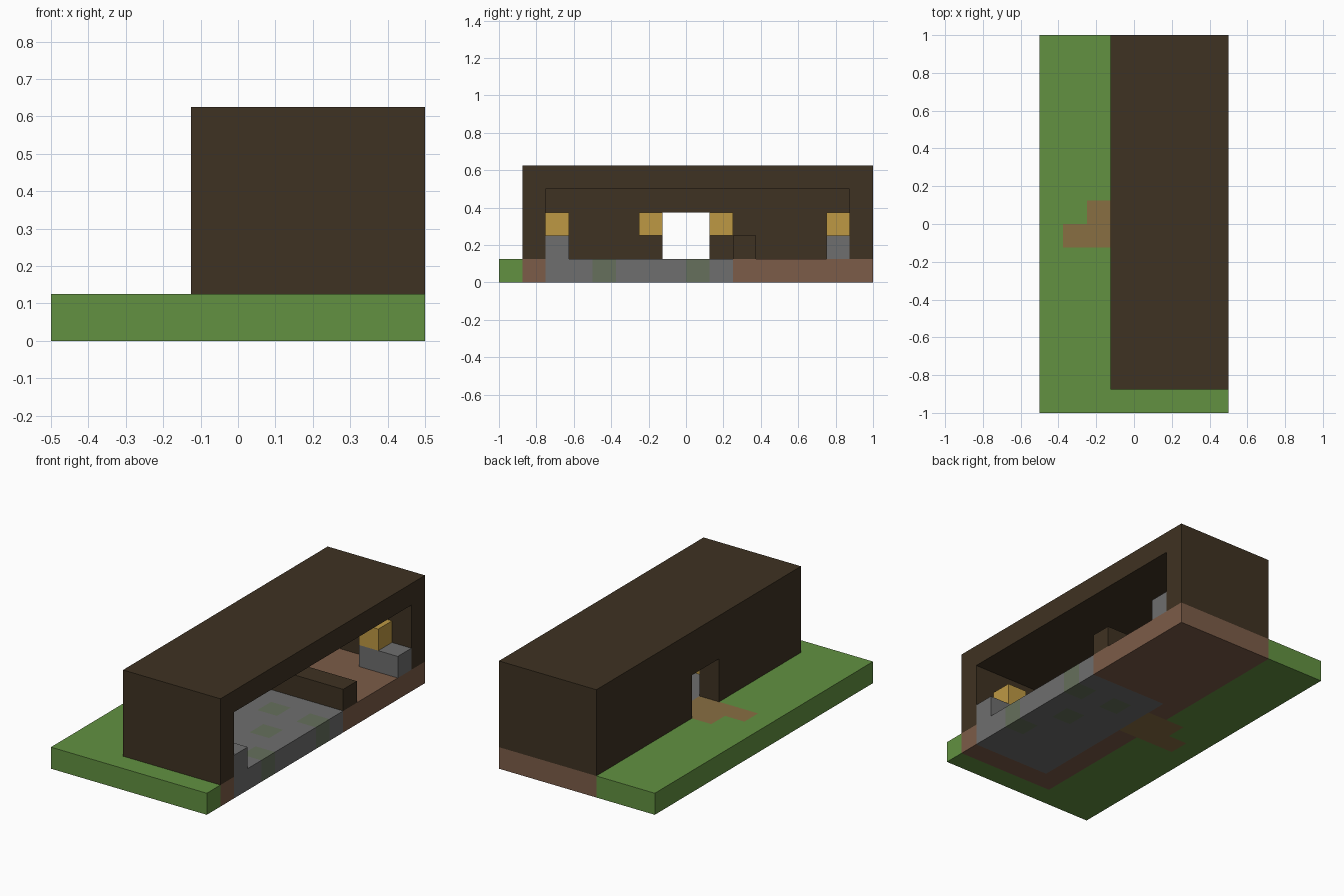
import bpy
import bmesh
from mathutils import Matrix, Vector

if "Cube" in bpy.data.objects:
    bpy.data.objects.remove(bpy.data.objects["Cube"], do_unlink=True)

U = 0.125  # block size


def linear(c):
    c /= 255
    return c / 12.92 if c <= 0.04045 else ((c + 0.055) / 1.055) ** 2.4


def material(name, r, g, b):
    col = (linear(r), linear(g), linear(b), 1)
    m = bpy.data.materials.new(name)
    m.use_nodes = True
    m.diffuse_color = col
    m.node_tree.nodes["Principled BSDF"].inputs["Base Color"].default_value = col
    return m


grass = material("grass green", 98, 145, 65)
dark_wood = material("dark wood", 63, 50, 34)
planks = material("brown planks", 124, 92, 72)
stone = material("stone grey", 110, 110, 110)
moss = material("mossy stone", 102, 112, 92)
dirt = material("dirt path", 136, 110, 66)
lamp = material("lamp gold", 190, 153, 68)


def finish(name, bm, mats):
    me = bpy.data.meshes.new(name)
    bm.to_mesh(me)
    bm.free()
    for m in mats:
        me.materials.append(m)
    ob = bpy.data.objects.new(name, me)
    bpy.context.collection.objects.link(ob)
    return ob


def box(name, lo, hi, mat):
    """Box between two corners given in blocks."""
    lo, hi = Vector(lo) * U, Vector(hi) * U
    bm = bmesh.new()
    bmesh.ops.create_cube(bm, size=1, matrix=Matrix.Translation((lo + hi) / 2)
                          @ Matrix.Diagonal((*(hi - lo), 1)))
    return finish(name, bm, [mat])


# Ground slab: one block thick, coloured block by block
GRASS, PLANKS, STONE, MOSS, DIRT = range(5)
MOSS_BLOCKS = {(3, -4), (3, 0), (1, 0), (2, -2)}
PATH_BLOCKS = {(-3, -1), (-2, -1), (-2, 0), (-1, -1), (-1, 0)}


def ground_colour(i, j):
    if (i, j) in PATH_BLOCKS:
        return DIRT
    if i < -1 or j < -7:
        return GRASS
    if (i, j) in MOSS_BLOCKS:
        return MOSS
    return STONE if i >= 0 and -6 <= j < 2 else PLANKS


bm = bmesh.new()
bmesh.ops.create_grid(bm, x_segments=8, y_segments=16, size=1,
                      matrix=Matrix.Diagonal((0.5, 1, 1, 1)))
ext = bmesh.ops.extrude_face_region(bm, geom=bm.faces[:], use_keep_orig=True)
bmesh.ops.translate(bm, vec=(0, 0, U),
                    verts=[v for v in ext["geom"] if isinstance(v, bmesh.types.BMVert)])
bmesh.ops.recalc_face_normals(bm, faces=bm.faces[:])
for f in bm.faces:
    p = (f.calc_center_median() - f.normal * U / 2) / U
    f.material_index = ground_colour(int(p.x // 1), int(p.y // 1))
finish("ground", bm, [grass, planks, stone, moss, dirt])

# House shell: a block hollowed out, open on one long side, with a doorway
shell = box("house_shell", (-1, -7, 1), (4, 8, 5), dark_wood)
cutters = [box("room_cutter", (0, -6, 0), (5, 7, 4), dark_wood),
           box("door_cutter", (-2, -1, 0), (1, 1, 3), dark_wood)]
for c in cutters:
    c.hide_render = True
    mod = shell.modifiers.new(c.name, "BOOLEAN")
    mod.operation = "DIFFERENCE"
    mod.solver = "EXACT"
    mod.object = c
dg = bpy.context.evaluated_depsgraph_get()
carved = bpy.data.meshes.new_from_object(shell.evaluated_get(dg))
shell.modifiers.clear()
shell.data = carved
for c in cutters:
    bpy.data.objects.remove(c, do_unlink=True)

# Low dividing wall
box("divider", (0, 2, 1), (4, 3, 2), dark_wood)

# Stone benches with lamps at both ends, and lamps beside the doorway
for side, y_bench, y_door in (("right", -6, -2), ("left", 6, 1)):
    box("bench_" + side, (2, y_bench, 1), (4, y_bench + 1, 2), stone)
    box("bench_lamp_" + side, (2, y_bench, 2), (3, y_bench + 1, 3), lamp)
    box("door_lamp_" + side, (0, y_door, 2), (1, y_door + 1, 3), lamp)
